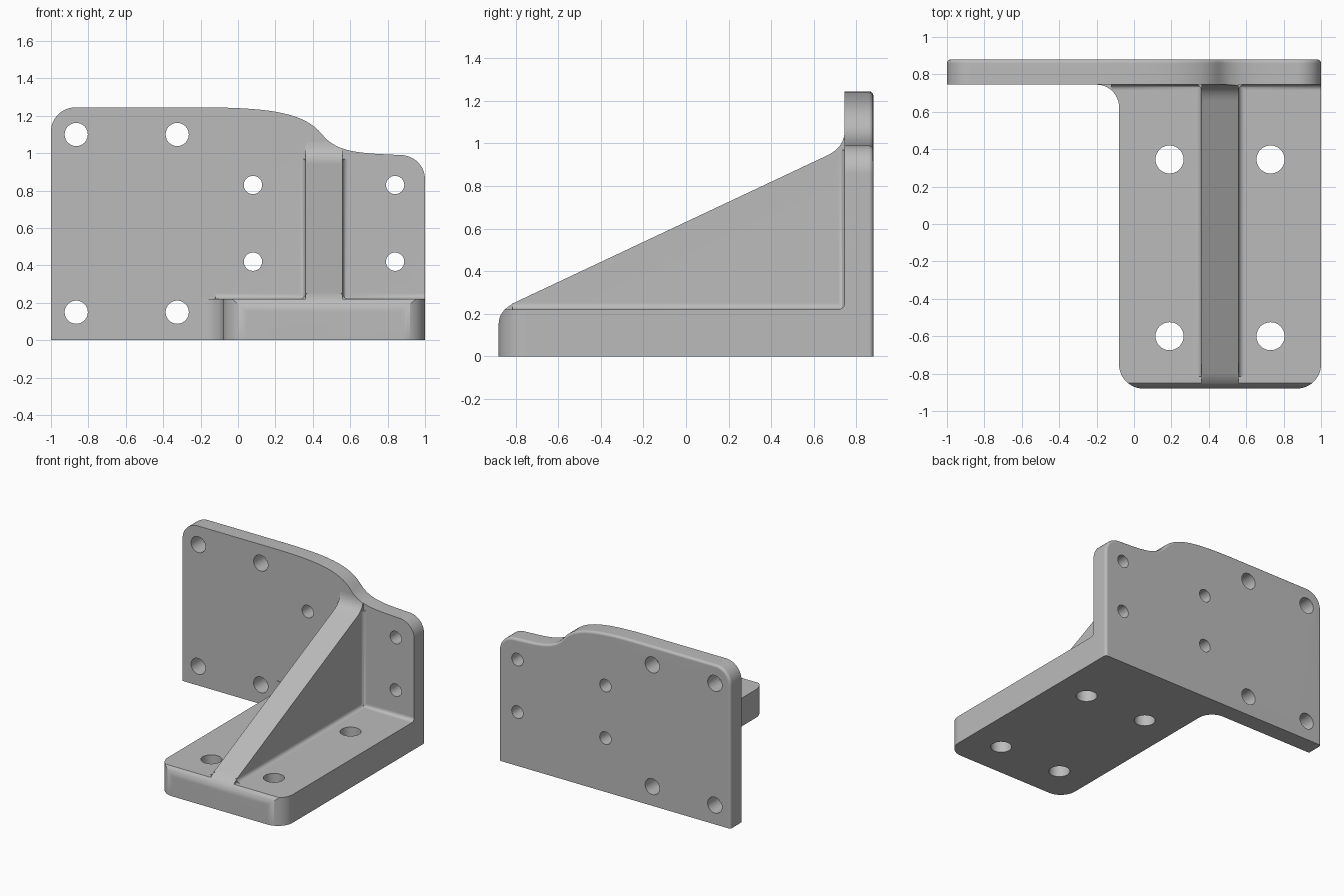
import bpy, bmesh, math
from mathutils import Vector
from mathutils.geometry import interpolate_bezier

if "Cube" in bpy.data.objects:
    bpy.data.objects.remove(bpy.data.objects["Cube"])

grey = bpy.data.materials.new("plain_grey")
grey.use_nodes = True
grey.diffuse_color = (0.5, 0.5, 0.5, 1)
grey.node_tree.nodes["Principled BSDF"].inputs["Base Color"].default_value = (0.5, 0.5, 0.5, 1)


def arc(cx, cy, r, start, end, n=12):
    angles = [math.radians(start + (end - start) * i / n) for i in range(n + 1)]
    return [(cx + r * math.cos(a), cy + r * math.sin(a)) for a in angles]


def bezier(*ctrl, n=16):
    return [tuple(p) for p in interpolate_bezier(*[Vector(c) for c in ctrl], n)]


def prism(name, outline, axis, low, high, bevel_back=0):
    """Extrude a 2D outline along an axis, optionally rounding its rear rim."""
    place = {"x": lambda u, v, t: (t, u, v),
             "y": lambda u, v, t: (u, t, v),
             "z": lambda u, v, t: (u, v, t)}[axis]
    bm = bmesh.new()
    rings = [[bm.verts.new(place(u, v, t)) for u, v in outline] for t in (low, high)]
    for ring in rings:
        bm.faces.new(ring)
    for i in range(len(outline)):
        a, b = rings
        bm.faces.new((a[i - 1], a[i], b[i], b[i - 1]))
    bmesh.ops.recalc_face_normals(bm, faces=bm.faces)
    if bevel_back:
        rim = [e for e in bm.edges if all(v.co.y > high - 0.001 for v in e.verts)
               and max(v.co.z for v in e.verts) > 0.001]
        bmesh.ops.bevel(bm, geom=rim, offset=bevel_back, segments=3,
                        profile=0.5, affect="EDGES")
    mesh = bpy.data.meshes.new(name)
    bm.to_mesh(mesh)
    bm.free()
    mesh.materials.append(grey)
    obj = bpy.data.objects.new(name, mesh)
    bpy.context.collection.objects.link(obj)
    return obj


def combine(target, tool, operation):
    mod = target.modifiers.new("combine", "BOOLEAN")
    mod.operation, mod.solver, mod.object = operation, "EXACT", tool
    bpy.context.view_layer.objects.active = target
    bpy.ops.object.modifier_apply(modifier=mod.name)
    bpy.data.objects.remove(tool)


# Upright plate with a stepped, flowing top edge
plate_outline = ([(-1, 0), (1, 0)] + arc(0.87, 0.86, 0.13, 0, 90)
                 + bezier((0.87, 0.99), (0.66, 1.0), (0.53, 1.0), (0.45, 1.1))[1:]
                 + bezier((0.45, 1.1), (0.36, 1.21), (0.2, 1.245), (-0.2, 1.245))[1:]
                 + arc(-0.87, 1.115, 0.13, 90, 180))
bracket = prism("bracket", plate_outline, "y", 0.745, 0.88, bevel_back=0.02)

# Side silhouette shared by the foot and the rib
side = ([(0.8, 0), (-0.88, 0)]
        + bezier((-0.88, 0.15), (-0.88, 0.2), (-0.85, 0.228), (-0.8, 0.255), n=10)
        + bezier((0.66, 0.942), (0.71, 0.965), (0.745, 1.0), (0.745, 1.06), n=10)
        + [(0.8, 1.06)])

# Foot with rounded front corners and a curved blend into the plate
foot_outline = (arc(0.05, -0.75, 0.13, 180, 270) + arc(0.87, -0.75, 0.13, 270, 360)
                + [(1, 0.8), (-0.2, 0.8)] + arc(-0.2, 0.625, 0.12, 90, 0))
foot = prism("foot", foot_outline, "z", 0, 0.22)
combine(foot, prism("foot_limit", side, "x", -0.5, 1.2), "INTERSECT")
combine(bracket, foot, "UNION")

# Diagonal rib, trimmed under the plate's top edge
rib = prism("rib", side, "x", 0.36, 0.56)
combine(rib, prism("rib_limit", plate_outline, "y", -1, 1), "INTERSECT")
combine(bracket, rib, "UNION")


# Small fillets in the inner corners
def fillet(axis, u, v, du, dv, low, high, r=0.03):
    curve = arc(r, r, r, 270, 180, 6)
    shape = [(-0.01, -0.01), (r, -0.01)] + curve + [(-0.01, r)]
    outline = [(u + du * a, v + dv * b) for a, b in shape]
    combine(bracket, prism("fillet", outline, axis, low, high), "UNION")


fillet("x", 0.745, 0.22, -1, 1, -0.12, 1)
for x, way in ((0.36, -1), (0.56, 1)):
    fillet("y", x, 0.22, way, 1, -0.815, 0.76)
    fillet("z", x, 0.745, way, -1, 0.2, 0.97)

# Bolt holes
holes = [("y", x, z, 0.062) for x in (-0.865, -0.325) for z in (0.15, 1.1)]
holes += [("y", x, z, 0.049) for x in (0.08, 0.84) for z in (0.42, 0.83)]
holes += [("z", x, y, 0.075) for x in (0.19, 0.73) for y in (-0.6, 0.345)]
for axis, u, v, r in holes:
    low, high = (0.65, 1) if axis == "y" else (-0.1, 0.3)
    combine(bracket, prism("drill", arc(u, v, r, 0, 360, 36)[:-1], axis, low, high),
            "DIFFERENCE")

# Smooth the curves, keep the hard edges
bpy.ops.object.select_all(action="DESELECT")
bracket.select_set(True)
bpy.context.view_layer.objects.active = bracket
bpy.ops.object.shade_smooth_by_angle(angle=math.radians(32))
weighted = bracket.modifiers.new("weighted_normals", "WEIGHTED_NORMAL")
weighted.keep_sharp = True
